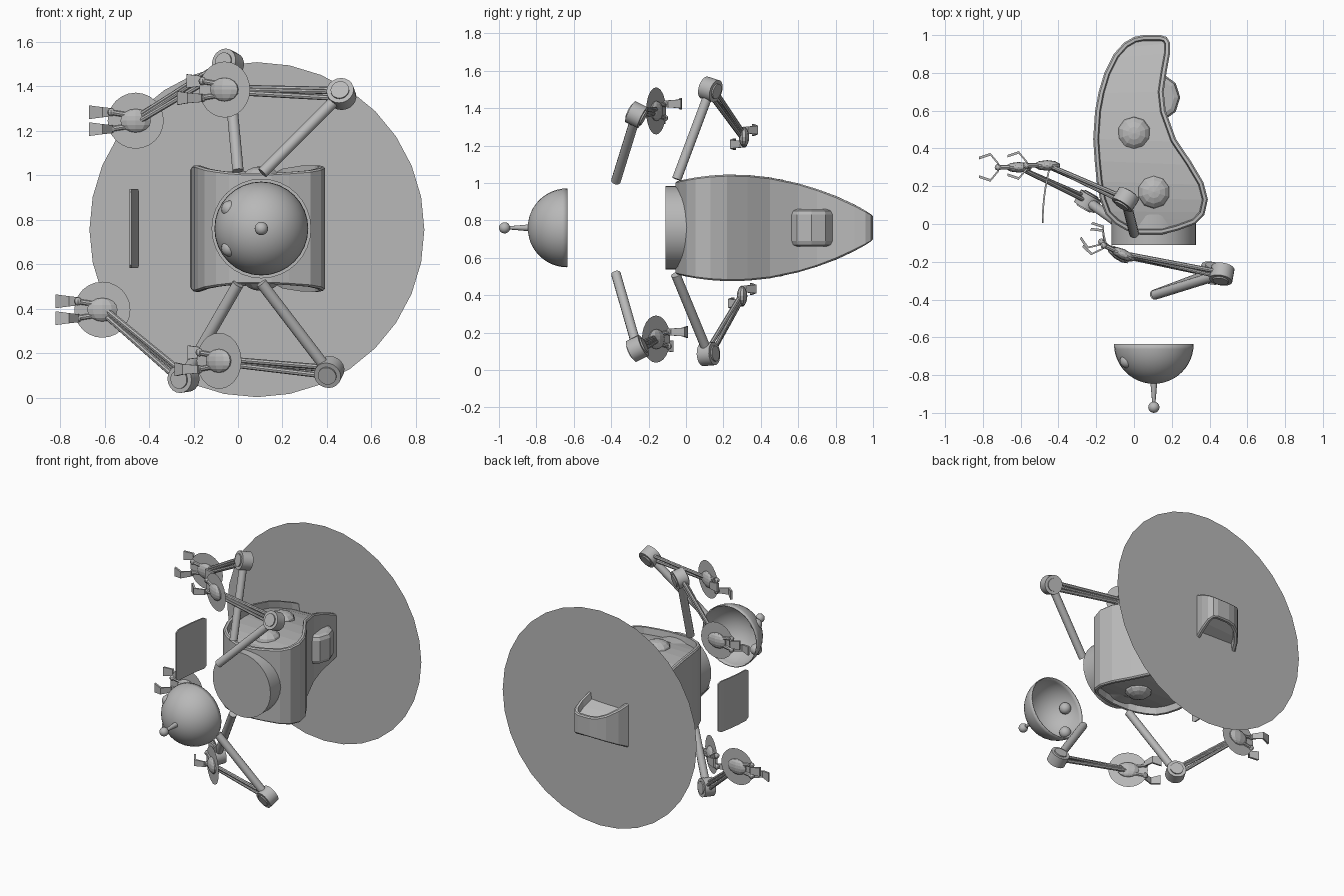
import bpy, bmesh, math
from mathutils import Vector, Matrix

if "Cube" in bpy.data.objects:
    bpy.data.objects.remove(bpy.data.objects["Cube"])

grey = bpy.data.materials.new("plain grey")
grey.use_nodes = True
COLOR = (0.48, 0.48, 0.48, 1)
grey.diffuse_color = COLOR
grey.node_tree.nodes["Principled BSDF"].inputs["Base Color"].default_value = COLOR


def add(name, bm, smooth=False):
    bmesh.ops.recalc_face_normals(bm, faces=bm.faces[:])
    mesh = bpy.data.meshes.new(name)
    bm.to_mesh(mesh)
    bm.free()
    mesh.materials.append(grey)
    obj = bpy.data.objects.new(name, mesh)
    bpy.context.collection.objects.link(obj)
    if smooth:
        bpy.ops.object.select_all(action='DESELECT')
        obj.select_set(True)
        bpy.context.view_layer.objects.active = obj
        bpy.ops.object.shade_smooth_by_angle(angle=math.radians(35))
    return obj


def frame(axis, centre):
    # matrix that turns local z onto the axis
    return Matrix.Translation(centre) @ Vector(axis).to_track_quat('Z', 'Y').to_matrix().to_4x4()


def rod(bm, a, b, r1, r2=None, sides=12):
    a, b = Vector(a), Vector(b)
    bmesh.ops.create_cone(bm, cap_ends=True, segments=sides, radius1=r1, radius2=r2 or r1,
                          depth=(b - a).length, matrix=frame(b - a, (a + b) / 2))


def ball(bm, centre, radius, scale=(1, 1, 1), u=16, v=10, rot=Matrix()):
    m = Matrix.Translation(centre) @ rot @ Matrix.Diagonal((*scale, 1))
    bmesh.ops.create_uvsphere(bm, u_segments=u, v_segments=v, radius=radius, matrix=m)


MID = 0.76
FRONT = Vector((0.105, 0, MID))


def half_height(y):
    return 0.285 - 0.382 * (y - 0.25) ** 2


# Body: kidney outline given as (y, left edge, right edge), with recessed ends
STATIONS = [(-.055, .02, .15), (-.035, -.04, .23), (0, -.1, .325), (.05, -.15, .373),
            (.13, -.18, .391), (.22, -.197, .368), (.33, -.208, .303), (.45, -.216, .222),
            (.6, -.206, .168), (.7, -.187, .157), (.8, -.157, .172), (.9, -.107, .19),
            (.96, -.053, .191), (.99, 0, .173), (1, .05, .14)]
outline = [Vector((r, y)) for y, l, r in STATIONS] + [Vector((l, y)) for y, l, r in reversed(STATIONS)]
count = len(outline)


def inset(dist):
    pts = []
    for i, p in enumerate(outline):
        t = (outline[(i + 1) % count] - outline[i - 1]).normalized()
        pts.append(p + Vector((-t.y, t.x)) * dist)
    return pts


bm = bmesh.new()
rings = {}
for side in (1, -1):
    for k, (dist, drop) in enumerate([(0, .008), (.008, 0), (.024, 0), (.03, .045)]):
        rings[side, k] = [bm.verts.new((q.x, q.y, MID + side * (half_height(p.y) - drop)))
                          for p, q in zip(outline, inset(dist))]
order = [(1, 3), (1, 2), (1, 1), (1, 0), (-1, 0), (-1, 1), (-1, 2), (-1, 3)]
for a, b in zip(order, order[1:]):
    for i in range(count):
        j = (i + 1) % count
        bm.faces.new((rings[a][i], rings[a][j], rings[b][j], rings[b][i]))
for side in (1, -1):
    ring = rings[side, 3]
    for i in range(len(STATIONS) - 1):
        bm.faces.new((ring[i], ring[i + 1], ring[count - 2 - i], ring[count - 1 - i]))
add("body", bm)

# Domes set into both recessed ends
for side, label in ((1, "top"), (-1, "bottom")):
    for n, (x, y) in enumerate([(0, .48), (.105, .17)]):
        bm = bmesh.new()
        z = MID + side * (half_height(y) - .055)
        ball(bm, (x, y, z), .088, (1, 1, .6), 10, 8)
        add(f"{label}_dome_{n + 1}", bm)

# Round neck on the front
bm = bmesh.new()
rod(bm, FRONT + Vector((0, .05, 0)), FRONT + Vector((0, -.11, 0)), .224, sides=32)
add("neck", bm, True)

# Faceted bump on the side
bm = bmesh.new()
place = Matrix.Translation((.115, .67, MID)) @ Matrix.Rotation(math.pi / 10, 4, 'Z')
bmesh.ops.create_cone(bm, cap_ends=True, segments=10, radius1=.13, radius2=.13, depth=.2, matrix=place)
rims = [e for e in bm.edges if abs(e.verts[0].co.z - e.verts[1].co.z) < .01]
bmesh.ops.bevel(bm, geom=rims, offset=.03, segments=2, profile=.5, affect='EDGES')
add("side_bump", bm)

# Large thin disc near the tail
bm = bmesh.new()
bmesh.ops.create_circle(bm, cap_ends=True, segments=32, radius=.753,
                        matrix=frame((0, 1, 0), (.085, .835, MID - .005)))
add("large_disc", bm)

# Hollow head with eyes and antenna
bm = bmesh.new()
head = FRONT + Vector((0, -.635, 0))
bmesh.ops.create_uvsphere(bm, u_segments=32, v_segments=24, radius=.211, matrix=frame((0, -1, 0), head))
cut = [v for v in bm.verts if v.co.y > head.y + .001]
bmesh.ops.delete(bm, geom=cut, context='VERTS')
shell = add("head", bm, True)
shell.modifiers.new("wall", 'SOLIDIFY').thickness = .006
for side, label in ((1, "upper"), (-1, "lower")):
    bm = bmesh.new()
    ball(bm, head + Vector((-.142, -.09, side * .088)), .038)
    add(label + "_eye", bm, True)
bm = bmesh.new()
rod(bm, head + Vector((0, -.205, 0)), head + Vector((0, -.32, 0)), .018, .008)
ball(bm, head + Vector((0, -.335, 0)), .03)
add("antenna", bm, True)

# Thin curved shield plate
bm = bmesh.new()
cols = []
for i in range(13):
    t = i / 12
    top = .178 - (.014 if i in (0, 12) else 0)
    x = -.488 + .035 * t * t
    cols.append([bm.verts.new((x, .005 + .285 * t, MID + s * top)) for s in (-1, 1)])
for a, b in zip(cols, cols[1:]):
    bm.faces.new((a[0], b[0], b[1], a[1]))
plate = add("shield_plate", bm)
plate.modifiers.new("thickness", 'SOLIDIFY').thickness = .009


def arm(name, shoulder, elbow, hand, reach):
    shoulder, elbow, hand = Vector(shoulder), Vector(elbow), Vector(hand)
    up = Vector((0, 0, 1))
    reach = Vector(reach).normalized()
    normal = up.cross(reach)
    axis = (elbow - shoulder).cross(hand - elbow).normalized()
    bm = bmesh.new()
    rod(bm, shoulder, elbow, .026)
    add(name + "_upper_arm", bm, True)
    # elbow drum with a smaller cap on each end
    bm = bmesh.new()
    rod(bm, elbow - axis * .037, elbow + axis * .037, .062, sides=20)
    rod(bm, elbow - axis * .045, elbow + axis * .045, .042, sides=20)
    add(name + "_elbow", bm, True)
    # forearm rods
    bm = bmesh.new()
    spread = axis.cross(hand - elbow).normalized()
    for s in (-1, 1):
        rod(bm, elbow + spread * s * .022, hand + spread * s * .012, .012, sides=8)
    rod(bm, elbow + axis * .02, hand, .01, sides=8)
    add(name + "_forearm", bm, True)
    # hand disc and palm
    bm = bmesh.new()
    bmesh.ops.create_circle(bm, cap_ends=True, segments=24, radius=.126, matrix=frame(normal, hand))
    add(name + "_hand_disc", bm)
    turn = Matrix((reach, normal, up)).transposed().to_4x4()
    bm = bmesh.new()
    ball(bm, hand, 1, (.072, .028, .053), 10, 8, turn)
    add(name + "_palm", bm)
    # upper and lower claw, bent to opposite sides
    bm = bmesh.new()
    for level in (-1, 1):
        root = hand + up * level * .038
        rod(bm, hand + up * level * .02, root + reach * .115, .012, sides=8)
        ball(bm, root + reach * .11, .018, u=8, v=6)
        path = [(.105, .008, .018), (.15, .062, .023), (.21, .042, .031)]
        loops = []
        for along, out, tall in path:
            near, far = [root + reach * along - normal * level * (out + gap) for gap in (0, .014)]
            loops.append([bm.verts.new(p) for p in (near - up * tall, near + up * tall,
                                                    far + up * tall, far - up * tall)])
        for a, b in zip(loops, loops[1:]):
            for i in range(4):
                j = (i + 1) % 4
                bm.faces.new((a[i], a[j], b[j], b[i]))
        bm.faces.new(loops[0])
        bm.faces.new(loops[-1])
    add(name + "_claws", bm)


arm("upper_rear", (0, -.05, 1.02), (-.045, .13, 1.5), (-.46, .31, 1.245), (-1, 0, 0))
arm("upper_front", (.11, -.375, 1.01), (.465, -.265, 1.365), (-.06, -.16, 1.385), (-.9, .42, 0))
arm("lower_rear", (0, -.055, .51), (-.245, .12, .085), (-.61, .3, .395), (-1, 0, 0))
arm("lower_front", (.105, -.375, .515), (.41, -.26, .115), (-.085, -.16, .165), (-.8, .6, 0))
